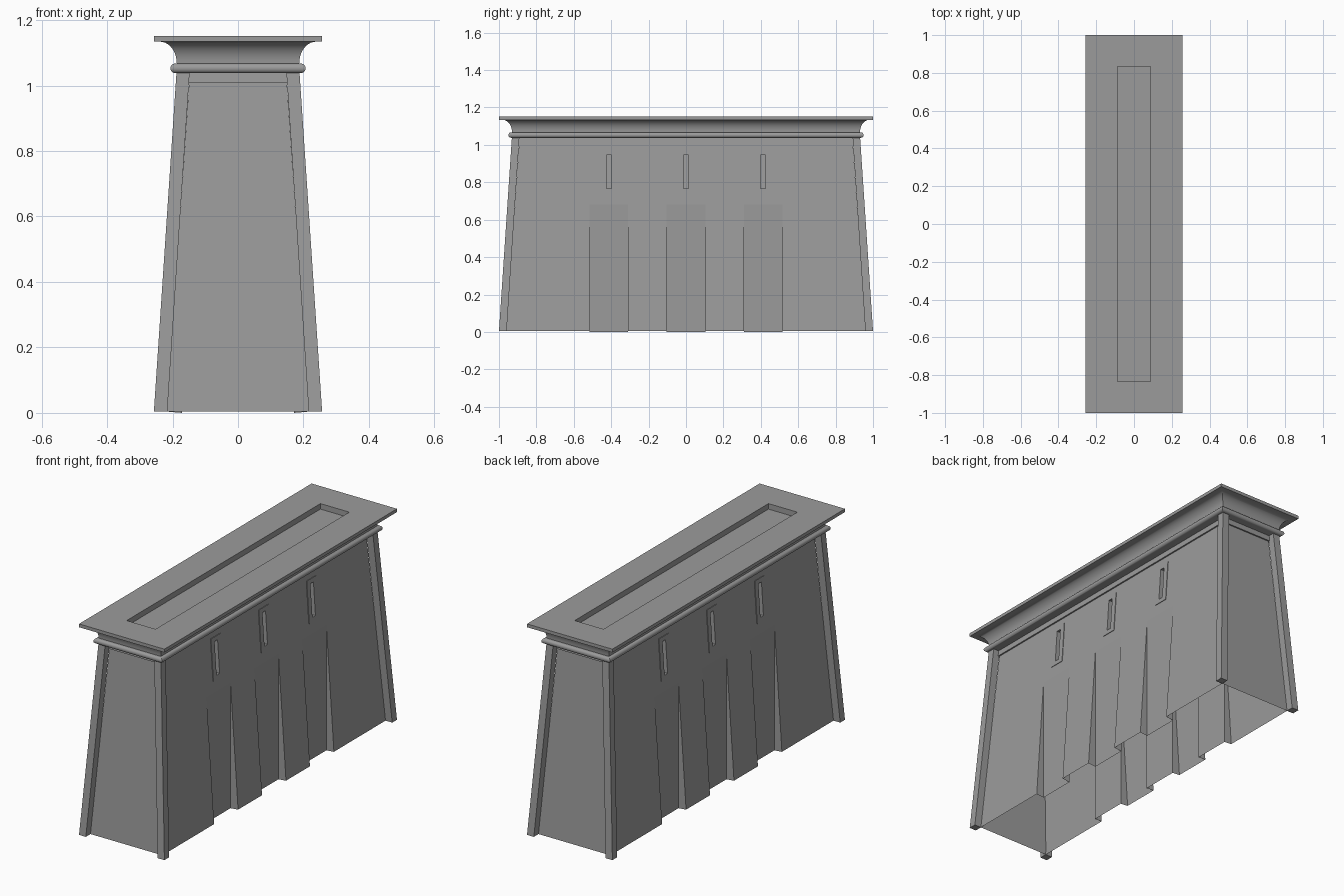
import bpy, bmesh
from math import sin, cos, pi

if "Cube" in bpy.data.objects:
    bpy.data.objects.remove(bpy.data.objects["Cube"])

LONG = 0.743           # half length minus half width, constant at every height
BASE, TOP = 0.004, 1.039

# dark grey stone
stone = bpy.data.materials.new("stone")
stone.diffuse_color = (0.33, 0.33, 0.33, 1)
stone.use_nodes = True
stone.node_tree.nodes["Principled BSDF"].inputs["Base Color"].default_value = stone.diffuse_color


def wall_x(z):
    return 0.217 - 0.067 * z


def finish(name, bm):
    bmesh.ops.remove_doubles(bm, verts=bm.verts, dist=0.0002)
    bmesh.ops.recalc_face_normals(bm, faces=bm.faces)
    # keep open shells facing outwards
    if sum(f.normal.x * f.calc_center_median().x * f.calc_area() for f in bm.faces) < 0:
        bmesh.ops.reverse_faces(bm, faces=bm.faces)
    mesh = bpy.data.meshes.new(name)
    bm.to_mesh(mesh)
    bm.free()
    mesh.materials.append(stone)
    ob = bpy.data.objects.new(name, mesh)
    bpy.context.collection.objects.link(ob)
    return ob


def face(bm, *pts):
    bm.faces.new([bm.verts.new(p) for p in pts])


def bridge(bm, a, b):
    """Band of quads between two four-point loops."""
    for k in range(4):
        m = (k + 1) % 4
        face(bm, a[k], a[m], b[m], b[k])


def loft(name, sections, cap_start=False, cap_end=False):
    """Skin a stack of rectangles given as (half x, half y, z)."""
    bm = bmesh.new()
    rings = [[(sx * hx, sy * hy, z) for sx, sy in ((1, 1), (-1, 1), (-1, -1), (1, -1))]
             for hx, hy, z in sections]
    for a, b in zip(rings, rings[1:]):
        bridge(bm, a, b)
    if cap_start:
        face(bm, *rings[0])
    if cap_end:
        face(bm, *rings[-1])
    return finish(name, bm)


# battered walls, open underneath, with flagpole niches and slit windows
bm = bmesh.new()
centres = (-0.412, 0, 0.412)
NICHE, SLIT, NICHE_TOP = 0.103, 0.013, 0.68
SLIT_LOW, SLIT_HIGH = 0.767, 0.947
levels = [BASE, NICHE_TOP, SLIT_LOW, SLIT_HIGH, TOP]
cuts = [c + d for c in centres for d in (-NICHE, -SLIT, SLIT, NICHE)]
for s in (1, -1):
    for z0, z1 in zip(levels, levels[1:]):
        x0, x1 = s * wall_x(z0), s * wall_x(z1)
        low = [-LONG - abs(x0)] + cuts + [LONG + abs(x0)]
        high = [-LONG - abs(x1)] + cuts + [LONG + abs(x1)]
        for i in range(len(low) - 1):
            a, b, c, d = low[i], low[i + 1], high[i + 1], high[i]
            if i % 4 and z0 == BASE:
                # upright niche back and its wedge-shaped sides
                face(bm, (x1, a, 0), (x1, b, 0), (x1, c, z1), (x1, d, z1))
                if i % 4 == 1:
                    face(bm, (x1, a, 0), (x0, a, z0), (x1, a, z1))
                if i % 4 == 3:
                    face(bm, (x1, b, 0), (x0, b, z0), (x1, b, z1))
                continue
            rim = [(x0, a, z0), (x0, b, z0), (x1, c, z1), (x1, d, z1)]
            if i % 4 == 2 and z0 == SLIT_LOW:
                back = [(x - s * 0.035, y, z) for x, y, z in rim]
                face(bm, *back)
                bridge(bm, rim, back)
            else:
                face(bm, *rim)
        # end wall
        y0, y1 = s * (LONG + abs(x0)), s * (LONG + abs(x1))
        face(bm, (x0, y0, z0), (-x0, y0, z0), (-x1, y1, z1), (x1, y1, z1))
finish("battered_walls", bm)

# thin frames around the slits
bm = bmesh.new()
for s in (1, -1):
    for c in centres:
        def loop(dy, dz, out):
            z0, z1 = SLIT_LOW - dz, SLIT_HIGH + dz
            return [(s * (wall_x(z) + out), c + y, z)
                    for y, z in ((-dy, z0), (dy, z0), (dy, z1), (-dy, z1))]
        loops = [loop(0.042, 0.024, 0), loop(0.042, 0.024, 0.003),
                 loop(SLIT, 0, 0.003), loop(SLIT, 0, 0)]
        for a, b in zip(loops, loops[1:]):
            bridge(bm, a, b)
finish("slit_frames", bm)

# leaning corner posts
bm = bmesh.new()
for sx in (1, -1):
    for sy in (1, -1):
        box = bmesh.ops.create_cube(bm, size=1)["verts"]
        for v in box:
            inner, outer, z = (0.148, 0.188, TOP) if v.co.z > 0 else (0.216, 0.257, BASE)
            hx = outer if v.co.x > 0 else inner
            hy = LONG + (outer if v.co.y > 0 else inner)
            v.co = (sx * hx, sy * hy, z)
finish("corner_posts", bm)

# flat band under the cornice
band = [(0.14, 1.008), (wall_x(1.008) + 0.008, 1.008), (wall_x(TOP) + 0.008, TOP)]
loft("top_band", [(x, x + LONG, z) for x, z in band])

# cornice: round moulding, hollow curve, slab and sunken roof
prof = [(0.192 + 0.0145 * cos(t), 1.0525 + 0.0145 * sin(t))
        for t in [-pi / 2 + pi * k / 12 for k in range(13)]]
prof += [(0.238 - 0.051 * cos(t), 1.067 + 0.067 * sin(t))
         for t in [pi / 2 * k / 10 for k in range(11)]]
prof += [(0.257, 1.134), (0.257, 1.152)]
sections = [(x, x + LONG, z) for x, z in prof]
sections += [(0.087, 0.833, 1.152), (0.087, 0.833, 1.122)]
cornice = loft("cornice", sections, cap_start=True, cap_end=True)
bpy.context.view_layer.objects.active = cornice
cornice.select_set(True)
bpy.ops.object.shade_smooth_by_angle()
